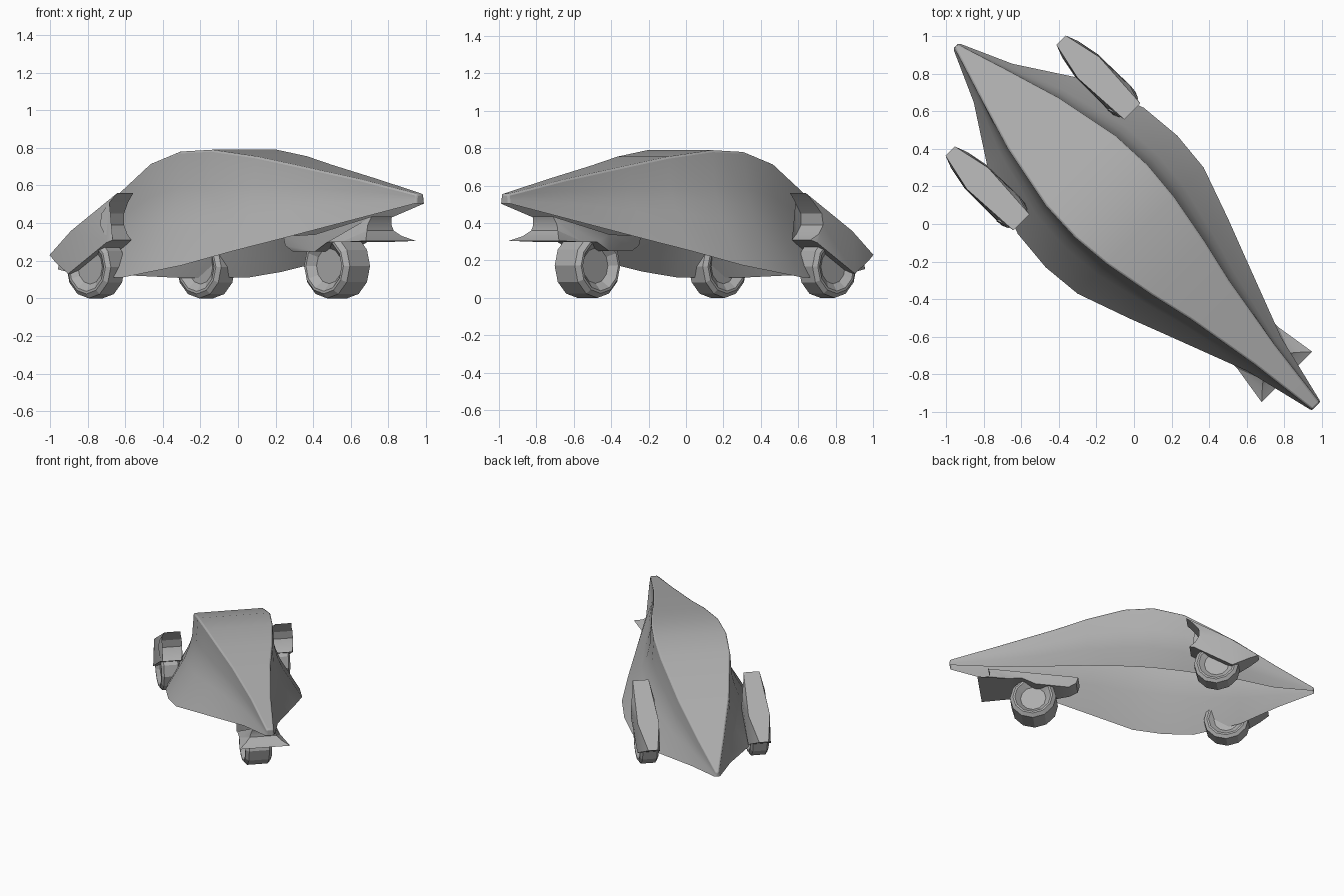
import bpy, bmesh, math
from mathutils import Matrix

cube = bpy.data.objects.get("Cube")
if cube:
    bpy.data.objects.remove(cube)

mat = bpy.data.materials.new("plain grey")
mat.use_nodes = True
GREY = (0.42, 0.42, 0.42, 1)
mat.diffuse_color = GREY
mat.node_tree.nodes["Principled BSDF"].inputs["Base Color"].default_value = GREY

# Parts are built along local x, then turned to the vehicle's diagonal heading
HEADING = Matrix.Rotation(math.radians(-45), 4, "Z")


def finish(name, bm, angle=None, bevel=0):
    bmesh.ops.recalc_face_normals(bm, faces=bm.faces)
    mesh = bpy.data.meshes.new(name)
    bm.to_mesh(mesh)
    bm.free()
    mesh.transform(HEADING)
    mesh.materials.append(mat)
    obj = bpy.data.objects.new(name, mesh)
    bpy.context.collection.objects.link(obj)
    if bevel:
        mod = obj.modifiers.new("soft_edges", "BEVEL")
        mod.width = bevel
        mod.segments = 2
        mod.limit_method = "ANGLE"
        mod.angle_limit = math.radians(45)
    if angle:
        bpy.ops.object.select_all(action="DESELECT")
        obj.select_set(True)
        bpy.context.view_layer.objects.active = obj
        bpy.ops.object.shade_smooth_by_angle(angle=math.radians(angle))
    return obj


def loft(bm, rings, closed=True):
    """Bridge rows of points and cap both ends."""
    loops = [[bm.verts.new(p) for p in ring] for ring in rings]
    n = len(loops[0])
    for a, b in zip(loops, loops[1:]):
        for i in range(n if closed else n - 1):
            j = (i + 1) % n
            bm.faces.new((a[i], a[j], b[j], b[i]))
    bm.faces.new(loops[0])
    bm.faces.new(loops[-1])


# Hull shell, open below: x, roof z, roof half width, chine half width, chine z
stations = [
    (-1.34, 0.19, 0.012, 0.02, 0.155),
    (-1.06, 0.345, 0.10, 0.145, 0.125),
    (-0.76, 0.525, 0.19, 0.34, 0.108),
    (-0.40, 0.715, 0.262, 0.474, 0.11),
    (-0.17, 0.78, 0.272, 0.495, 0.14),
    (0.05, 0.79, 0.252, 0.474, 0.175),
    (0.33, 0.755, 0.20, 0.375, 0.25),
    (0.57, 0.71, 0.145, 0.283, 0.31),
    (0.98, 0.635, 0.075, 0.127, 0.415),
    (1.37, 0.555, 0.028, 0.033, 0.505),
]
rings = []
for x, top, roof, chine, low in stations:
    half = [(roof, top)]
    # Flanks drop steeply, then slope out to the chine
    for t, flare in ((0.3, 0.06), (0.45, 0.17), (0.6, 0.34), (1, 1)):
        half.append((roof + (chine - roof) * flare, top + (low - top) * t))
    left = [(x, y, z) for y, z in reversed(half)]
    right = [(x, -y, z) for y, z in half]
    rings.append(left + right)
bm = bmesh.new()
loft(bm, rings, closed=False)
finish("hull", bm, 40, 0.018)


def fender(name, profile, y):
    """Side profile of (x, z, half width) spanned across its own width."""
    bm = bmesh.new()
    loft(bm, [[(x, y + s * w, z) for x, z, w in profile] for s in (-1, 1)])
    sides = [f for f in bm.faces if len(f.verts) > 4]
    bmesh.ops.triangulate(bm, faces=sides)
    finish(name, bm, 30)


rear_profile = [
    (-0.43, 0.56, 0.06), (-0.76, 0.358, 0.08), (-0.965, 0.23, 0.035),
    (-0.90, 0.195, 0.06), (-0.775, 0.13, 0.085), (-0.49, 0.295, 0.085),
    (-0.455, 0.31, 0.07), (-0.50, 0.34, 0.085), (-0.53, 0.39, 0.09),
    (-0.525, 0.45, 0.085), (-0.48, 0.51, 0.07),
]
front_profile = [
    (1.15, 0.305, 0.19), (1.10, 0.33, 0.135), (1.07, 0.36, 0.1),
    (1.065, 0.39, 0.09), (1.08, 0.435, 0.075), (0.72, 0.34, 0.14),
    (0.41, 0.33, 0.07), (0.425, 0.28, 0.07), (0.48, 0.25, 0.07),
    (0.72, 0.25, 0.14), (0.82, 0.298, 0.15), (0.93, 0.298, 0.155),
]


def wheel(name, x, y, radius, width):
    """Ten-sided broad tyre with a recessed hub on each face."""
    half = [(0.001, 0.3), (0.55, 0.3), (0.78, 0.5), (0.86, 0.5), (1, 0.38)]
    section = half + [(r, -w) for r, w in reversed(half)]
    bm = bmesh.new()
    verts = [bm.verts.new((x + r * radius, y + w * width, radius)) for r, w in section]
    edges = [bm.edges.new(pair) for pair in zip(verts, verts[1:])]
    bmesh.ops.spin(bm, geom=verts + edges, cent=(x, y, radius), axis=(0, 1, 0),
                   angle=math.tau, steps=12, use_duplicate=False)
    bmesh.ops.remove_doubles(bm, verts=bm.verts, dist=0.002)
    finish(name, bm)


# Running gear: a pair behind, a single broad wheel ahead
for side, s in (("left", 1), ("right", -1)):
    fender(f"rear_fender_{side}", rear_profile, s * 0.417)
    wheel(f"rear_wheel_{side}", -0.655, s * 0.415, 0.167, 0.14)
fender("front_fender", front_profile, 0)
wheel("front_wheel", 0.745, 0, 0.172, 0.2)
